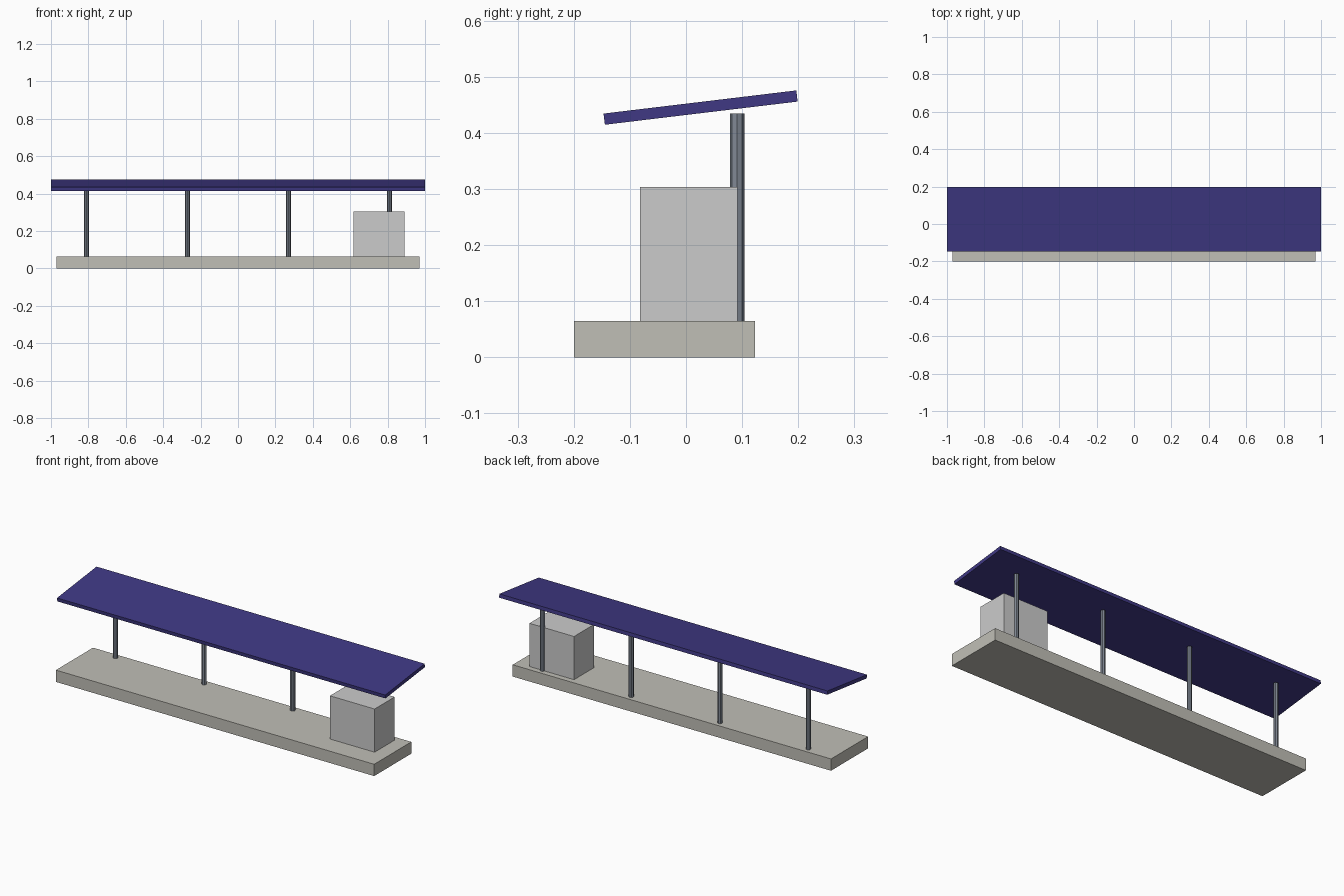
import bpy
import math

if "Cube" in bpy.data.objects:
    bpy.data.objects.remove(bpy.data.objects["Cube"])


def material(name, rgb):
    m = bpy.data.materials.new(name)
    m.diffuse_color = (*rgb, 1)
    m.use_nodes = True
    m.node_tree.nodes["Principled BSDF"].inputs["Base Color"].default_value = m.diffuse_color
    return m


def box(name, center, size, mat=None, tilt=0.0):
    bpy.ops.mesh.primitive_cube_add(size=1, location=center)
    ob = bpy.context.object
    ob.name = name
    ob.scale = size
    ob.rotation_euler.x = tilt
    if mat:
        ob.data.materials.append(mat)
    return ob


concrete = material("concrete", (0.53, 0.52, 0.47))
steel = material("steel", (0.22, 0.25, 0.30))
roofing = material("roofing", (0.05, 0.04, 0.23))

# Platform slab
box("platform", (0, -0.0385, 0.0325), (1.94, 0.323, 0.065), concrete)

# Kiosk block at the right end
box("kiosk", (0.754, 0.005, 0.184), (0.272, 0.174, 0.238))

# Row of eight-sided posts along the back
for i in range(4):
    bpy.ops.mesh.primitive_cylinder_add(
        vertices=8, radius=0.013, depth=0.369,
        location=(-0.81 + i * 0.54, 0.091, 0.2495))
    post = bpy.context.object
    post.name = f"post_{i + 1}"
    post.data.materials.append(steel)

# Sloping roof panel, lower at the front
box("roof", (0, 0.026, 0.445), (2.0, 0.346, 0.02), roofing, math.radians(6.85))
